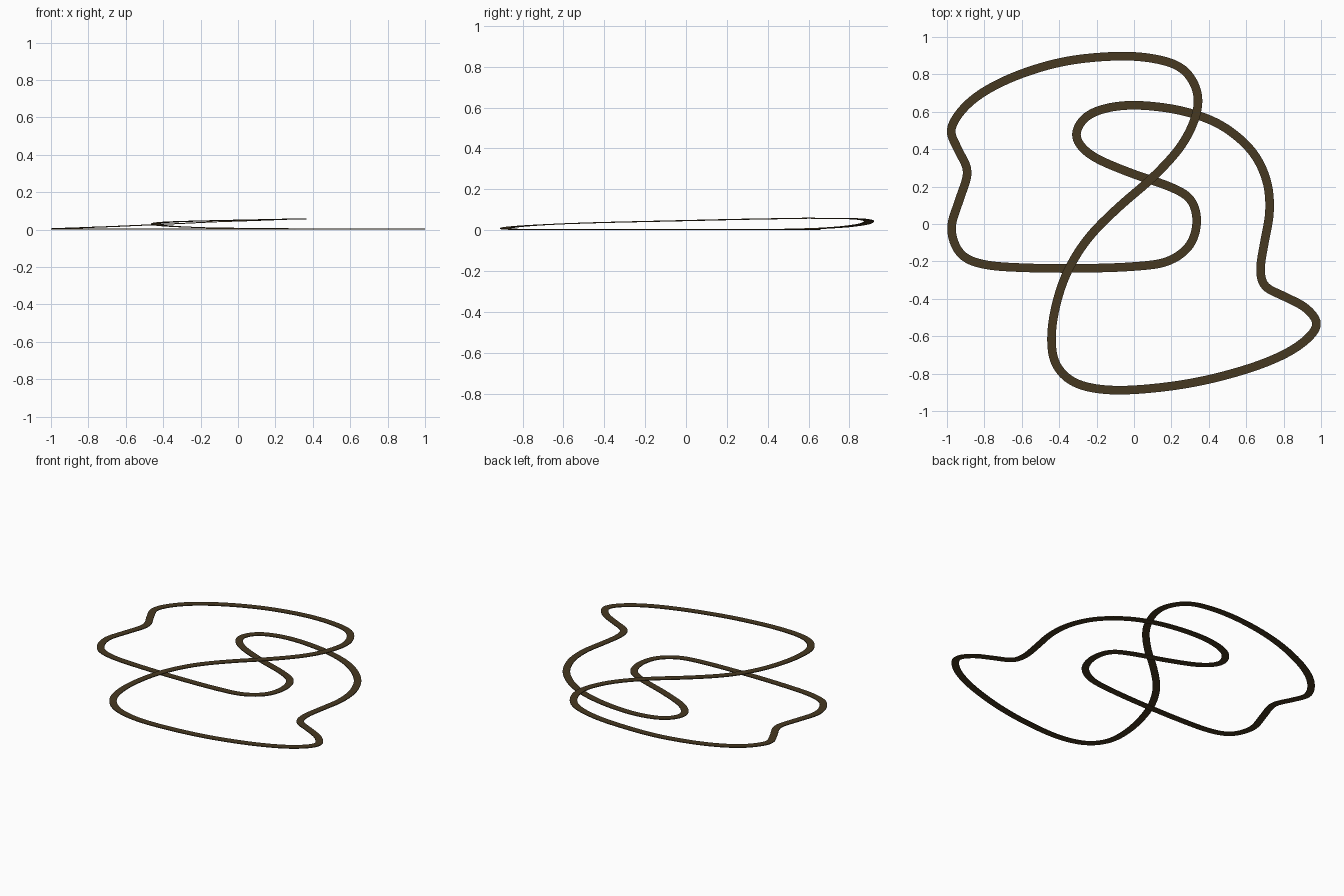
import bpy, bmesh
from mathutils import Vector

if "Cube" in bpy.data.objects:
    bpy.data.objects.remove(bpy.data.objects["Cube"])

WIDTH, THICK, STEPS = 0.046, 0.005, 8

# Centreline of the track seen from above (closed loop)
path = [Vector(p) for p in [
    (.977, -.545), (.875, -.655), (.68, -.75), (.405, -.83), (.135, -.875),
    (-.13, -.888), (-.318, -.848), (-.42, -.745), (-.441, -.59), (-.41, -.405),
    (-.345, -.232), (-.238, -.067), (-.078, .094), (.1, .249), (.254, .42),
    (.334, .591), (.332, .725), (.249, .837), (.083, .888), (-.131, .896),
    (-.398, .864), (-.666, .778), (-.869, .66), (-.977, .516), (-.944, .404),
    (-.89, .281), (-.933, .131), (-.977, -.024), (-.928, -.158), (-.8, -.217),
    (-.56, -.235), (-.265, -.237), (.003, -.227), (.18, -.2), (.297, -.115),
    (.336, .013), (.302, .131), (.19, .2), (-.024, .275), (-.227, .366),
    (-.309, .468), (-.259, .57), (-.131, .623), (.045, .634), (.27, .602),
    (.468, .527), (.628, .393), (.709, .233), (.725, .067), (.698, -.094),
    (.676, -.243), (.703, -.334), (.805, -.388), (.922, -.452)]]

# Height knots: (path index, height); the track climbs over a bridge section
knots = [(0, 0), (3, .001), (5, .006), (6, .013), (7, .021), (8, .029), (9, .035),
         (10, .039), (13, .050), (15, .056), (17, .053), (19, .039), (20, .026),
         (21, .014), (22, .006), (23, .002), (25, 0), (54, 0)]


def height(t):
    for (a, za), (b, zb) in zip(knots, knots[1:]):
        if a <= t <= b:
            return za + (zb - za) * (t - a) / (b - a)
    return 0


def spline(i, t):
    a, b, c, d = (path[(i + k) % len(path)] for k in (-1, 0, 1, 2))
    return 0.5 * (2 * b + (c - a) * t + (2 * a - 5 * b + 4 * c - d) * t * t
                  + (3 * b - a - 3 * c + d) * t ** 3)


# Smooth the loop into evenly sampled points
pts = []
for i in range(len(path)):
    for s in range(STEPS):
        p = spline(i, s / STEPS)
        pts.append(Vector((p.x, p.y, height(i + s / STEPS))))
n = len(pts)
for _ in range(3):
    pts = [(pts[k - 1] + 2 * pts[k] + pts[(k + 1) % n]) / 4 for k in range(n)]

# Sweep a thin flat rectangle along the loop
bm = bmesh.new()
rings = []
for k in range(n):
    tan = pts[(k + 1) % n] - pts[k - 1]
    side = Vector((-tan.y, tan.x, 0)).normalized() * WIDTH / 2
    up = Vector((0, 0, THICK))
    p = pts[k]
    rings.append([bm.verts.new(v) for v in (p - side, p + side, p + side + up, p - side + up)])
for k in range(n):
    a, b = rings[k], rings[(k + 1) % n]
    for j in range(4):
        bm.faces.new((a[j], a[(j + 1) % 4], b[(j + 1) % 4], b[j]))
bmesh.ops.recalc_face_normals(bm, faces=bm.faces)
mesh = bpy.data.meshes.new("track_ribbon")
bm.to_mesh(mesh)
bm.free()
track = bpy.data.objects.new("track_ribbon", mesh)
bpy.context.collection.objects.link(track)

# Dark brown colour
mat = bpy.data.materials.new("dark brown")
mat.diffuse_color = (0.062, 0.040, 0.015, 1)
mat.use_nodes = True
mat.node_tree.nodes["Principled BSDF"].inputs["Base Color"].default_value = mat.diffuse_color
mesh.materials.append(mat)

bpy.context.view_layer.objects.active = track
track.select_set(True)
bpy.ops.object.shade_smooth_by_angle()
